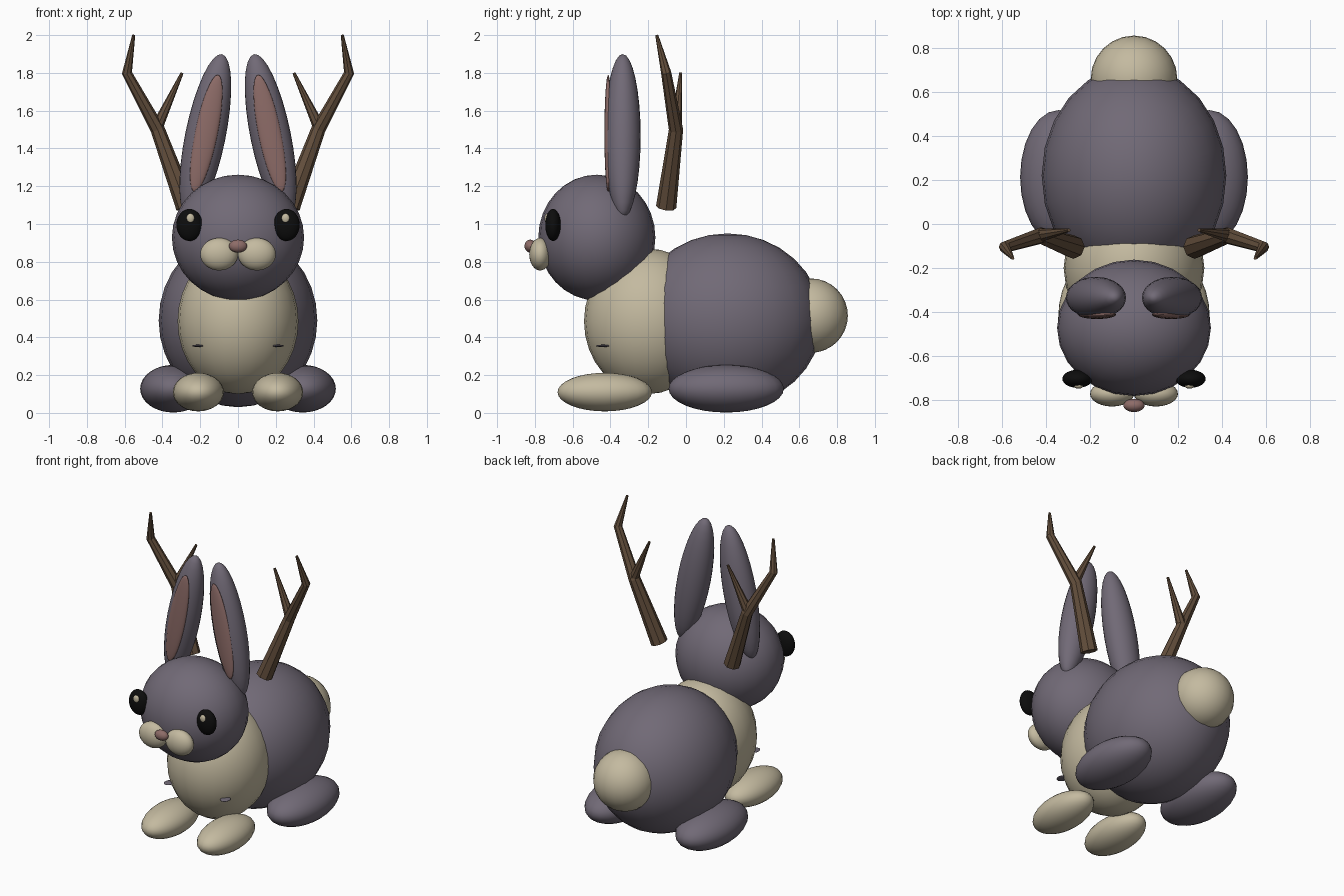
import bpy, bmesh, math
from mathutils import Vector, Matrix

if "Cube" in bpy.data.objects:
    bpy.data.objects.remove(bpy.data.objects["Cube"])


def material(name, rgb):
    m = bpy.data.materials.new(name)
    m.diffuse_color = (*rgb, 1)
    m.use_nodes = True
    m.node_tree.nodes["Principled BSDF"].inputs["Base Color"].default_value = m.diffuse_color
    return m


GREY = material("slate_grey_fur", (0.165, 0.143, 0.182))
CREAM = material("cream_fur", (0.55, 0.49, 0.35))
PINK = material("dusty_pink", (0.27, 0.15, 0.138))
BROWN = material("antler_brown", (0.125, 0.077, 0.045))
BLACK = material("eye_black", (0.004, 0.004, 0.004))


def finish(name, bm, mat, smooth):
    bmesh.ops.recalc_face_normals(bm, faces=bm.faces)
    for f in bm.faces:
        f.smooth = smooth
    me = bpy.data.meshes.new(name)
    bm.to_mesh(me)
    bm.free()
    me.materials.append(mat)
    ob = bpy.data.objects.new(name, me)
    bpy.context.collection.objects.link(ob)
    return ob


def ellipsoid(name, centre, radii, mat, lean=0.0):
    """Smooth ball scaled to radii, leaning sideways about y."""
    bm = bmesh.new()
    bmesh.ops.create_uvsphere(bm, u_segments=24, v_segments=16, radius=1)
    bm.transform(Matrix.Translation(centre) @ Matrix.Rotation(lean, 4, 'Y')
                 @ Matrix.Diagonal((*radii, 1)))
    return finish(name, bm, mat, True)


def pair(name, centre, radii, mat, lean=0.0):
    """The same ball on both sides of the body."""
    for side, s in (("left", 1), ("right", -1)):
        ellipsoid(f"{name}_{side}", (s * centre[0], centre[1], centre[2]),
                  radii, mat, s * lean)


def add_tube(bm, points, radii, sides=8):
    """Tapered faceted tube along a bent path."""
    pts = [Vector(p) for p in points]
    rings = []
    for i, p in enumerate(pts):
        t = Vector((0, 0, 0))
        if i:
            t += (p - pts[i - 1]).normalized()
        if i < len(pts) - 1:
            t += (pts[i + 1] - p).normalized()
        q = Vector((0, 0, 1)).rotation_difference(t.normalized())
        rings.append([bm.verts.new(p + q @ Vector((radii[i] * math.cos(a), radii[i] * math.sin(a), 0)))
                      for a in (2 * math.pi * k / sides for k in range(sides))])
    for lo, hi in zip(rings, rings[1:]):
        for k in range(sides):
            n = (k + 1) % sides
            bm.faces.new((lo[k], lo[n], hi[n], hi[k]))
    bm.faces.new(rings[0][::-1])
    bm.faces.new(rings[-1])


# Torso and tail
ellipsoid("body", (0, 0.22, 0.49), (0.42, 0.50, 0.46), GREY)
ellipsoid("chest", (0, -0.20, 0.485), (0.32, 0.34, 0.385), CREAM)
ellipsoid("tail", (0, 0.66, 0.515), (0.197, 0.197, 0.197), CREAM)

# Feet
pair("hind_foot", (0.343, 0.213, 0.128), (0.175, 0.305, 0.126), GREY)
pair("front_paw", (0.21, -0.43, 0.11), (0.135, 0.25, 0.102), CREAM)
pair("chest_fleck", (0.213, -0.44, 0.355), (0.03, 0.038, 0.006), GREY)

# Head and face
ellipsoid("head", (0, -0.472, 0.928), (0.35, 0.31, 0.333), GREY)
pair("eye", (0.257, -0.704, 0.995), (0.069, 0.041, 0.085), BLACK)
pair("eye_highlight", (0.252, -0.737, 1.03), (0.021, 0.012, 0.025), CREAM)
pair("muzzle", (0.10, -0.772, 0.84), (0.10, 0.058, 0.086), CREAM)
ellipsoid("nose", (0, -0.825, 0.883), (0.048, 0.03, 0.034), PINK)

# Ears, tips leaning inward
TILT = math.radians(-11.5)
pair("ear", (0.173, -0.335, 1.465), (0.107, 0.095, 0.443), GREY, TILT)
pair("inner_ear", (0.168, -0.412, 1.48), (0.06, 0.02, 0.316), PINK, TILT)

# Forked antlers
for side, s in (("left", 1), ("right", -1)):
    bm = bmesh.new()
    beam = [(0.275, -0.105, 1.09), (0.425, -0.053, 1.50), (0.588, -0.105, 1.80), (0.552, -0.155, 2.0)]
    tine = [(0.43, -0.053, 1.51), (0.296, -0.028, 1.80)]
    add_tube(bm, [(s * x, y, z) for x, y, z in beam], (0.054, 0.038, 0.027, 0.008))
    add_tube(bm, [(s * x, y, z) for x, y, z in tine], (0.032, 0.008))
    finish(f"antler_{side}", bm, BROWN, False)
